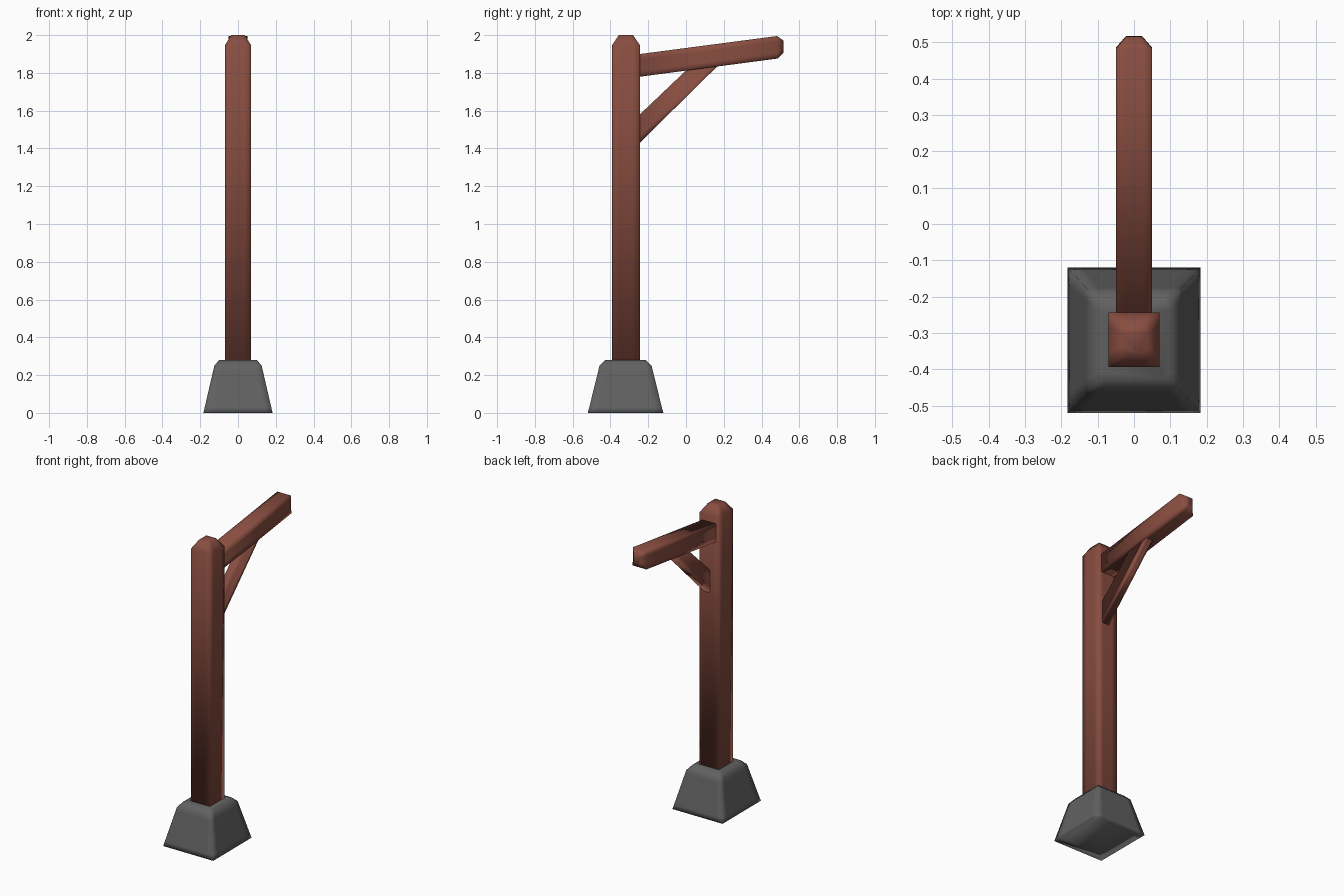
import bpy, bmesh

if "Cube" in bpy.data.objects:
    bpy.data.objects.remove(bpy.data.objects["Cube"])


def material(name, rgb):
    m = bpy.data.materials.new(name)
    m.diffuse_color = (*rgb, 1.0)
    m.use_nodes = True
    m.node_tree.nodes["Principled BSDF"].inputs["Base Color"].default_value = m.diffuse_color
    return m


red_wood = material("red_brown_wood", (0.25, 0.075, 0.052))
stone = material("dark_grey_stone", (0.12, 0.12, 0.12))


def square_ring(a, b, c, d, f):
    """Outline through four corners, with support points at fraction f."""
    pts = []
    corners = [a, b, c, d]
    for i in range(4):
        p, q = corners[i], corners[(i + 1) % 4]
        for t in (0, f, 1 - f):
            pts.append(tuple(p[k] + (q[k] - p[k]) * t for k in range(3)))
    return pts


def loft(name, rings, mat):
    """Skin a list of matching outlines and cap both ends."""
    bm = bmesh.new()
    loops = [[bm.verts.new(p) for p in r] for r in rings]
    n = len(rings[0])
    for lo, hi in zip(loops, loops[1:]):
        for i in range(n):
            j = (i + 1) % n
            bm.faces.new((lo[i], lo[j], hi[j], hi[i]))
    bm.faces.new(loops[0][::-1])
    bm.faces.new(loops[-1])
    bmesh.ops.recalc_face_normals(bm, faces=bm.faces)
    for f in bm.faces:
        f.smooth = True
    me = bpy.data.meshes.new(name)
    bm.to_mesh(me)
    bm.free()
    me.materials.append(mat)
    ob = bpy.data.objects.new(name, me)
    bpy.context.collection.objects.link(ob)
    return ob


def level(z, hx, hy, f, cy=-0.32):
    """Horizontal rectangle at height z."""
    return square_ring((-hx, cy - hy, z), (hx, cy - hy, z),
                       (hx, cy + hy, z), (-hx, cy + hy, z), f)


def upright(x0, x1, lo, hi, f):
    """Cross-section of a beam; lo and hi are (y, z) points."""
    return square_ring((x0, *lo), (x1, *lo), (x1, *hi), (x0, *hi), f)


# Stone foot with sloping sides and a chamfered top
loft("stone_base", [
    level(0.0, 0.183, 0.2, 0.12),
    level(0.03, 0.176, 0.192, 0.12),
    level(0.225, 0.131, 0.144, 0.12),
    level(0.25, 0.125, 0.138, 0.12),
    level(0.28, 0.10, 0.108, 0.12),
], stone)

# Post with a tapered top
loft("post", [
    level(0.2, 0.07, 0.075, 0.25, -0.318),
    level(1.945, 0.07, 0.075, 0.25, -0.318),
    level(2.0, 0.036, 0.038, 0.25, -0.318),
], red_wood)

# Rising arm with a tapered tip
loft("arm", [
    upright(-0.05, 0.05, (-0.25, 1.779), (-0.25, 1.899), 0.25),
    upright(-0.05, 0.05, (0.485, 1.876), (0.482, 1.995), 0.25),
    upright(-0.022, 0.022, (0.517, 1.907), (0.515, 1.972), 0.25),
], red_wood)

# Diagonal brace, slightly off centre
loft("brace", [
    upright(-0.007, 0.041, (-0.25, 1.425), (-0.25, 1.575), 0.25),
    upright(-0.007, 0.041, (0.175, 1.844), (0.01, 1.822), 0.25),
], red_wood)
